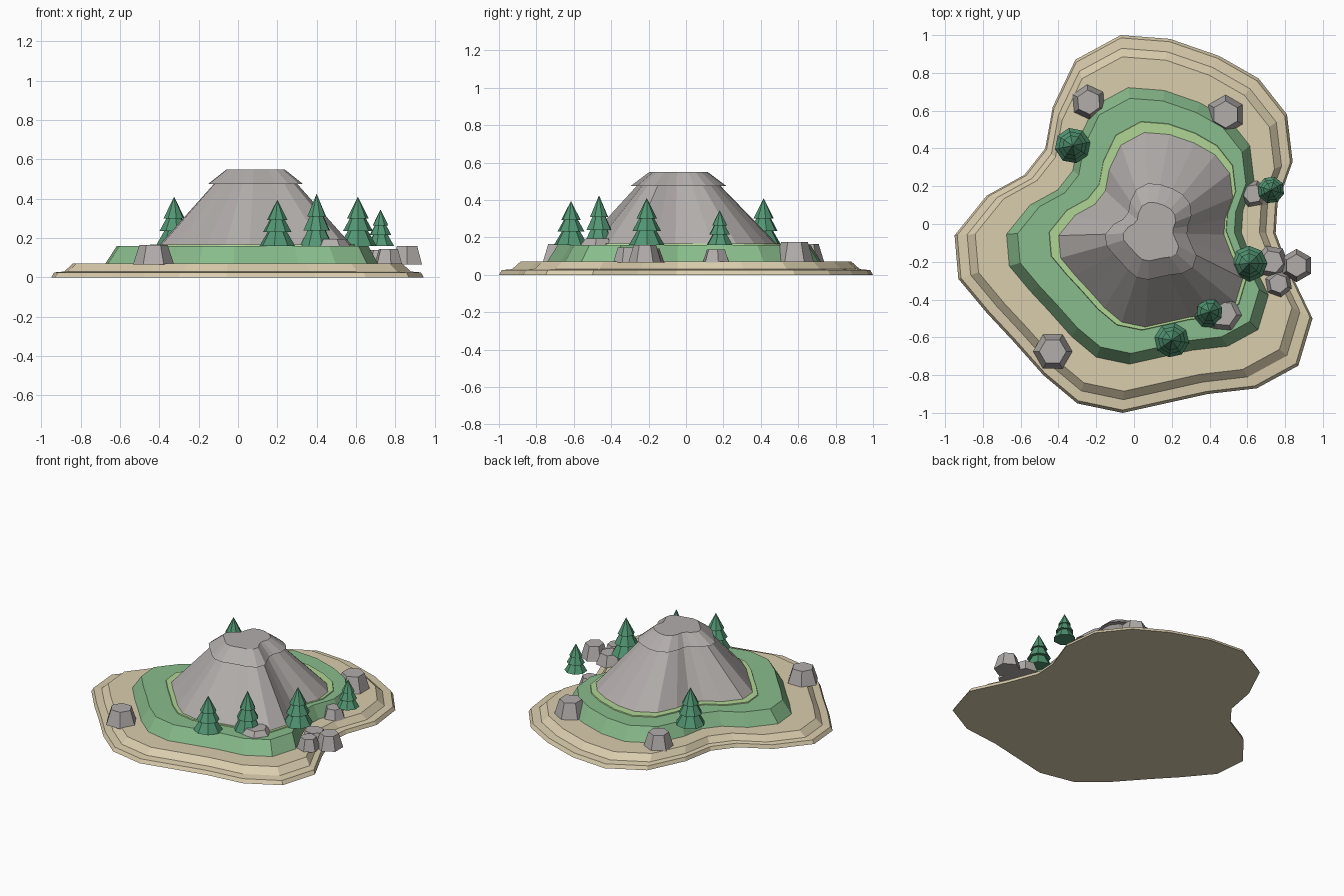
import bpy, bmesh, math
from mathutils import Matrix

if "Cube" in bpy.data.objects:
    bpy.data.objects.remove(bpy.data.objects["Cube"])


def material(name, r, g, b):
    lin = [((c / 255 + 0.055) / 1.055) ** 2.4 for c in (r, g, b)]
    m = bpy.data.materials.new(name)
    m.diffuse_color = (*lin, 1)
    m.use_nodes = True
    m.node_tree.nodes["Principled BSDF"].inputs["Base Color"].default_value = m.diffuse_color
    return m


SAND = material("sand", 218, 205, 173)
GRASS = material("grass", 137, 188, 140)
LIGHT = material("light grass", 176, 213, 148)
STONE = material("stone", 178, 173, 171)
PINE = material("pine green", 82, 150, 115)

# Shoreline seen from above, clockwise from the back
SHORE = [(-.07, 1), (.19, .98), (.45, .89), (.66, .77), (.81, .58), (.84, .33),
         (.76, .11), (.75, -.05), (.83, -.26), (.945, -.50), (.87, -.75),
         (.65, -.87), (.39, -.90), (-.06, -1), (-.30, -.95), (-.48, -.80),
         (-.64, -.62), (-.78, -.47), (-.93, -.29), (-.95, -.06), (-.78, .15),
         (-.58, .26), (-.47, .40), (-.43, .62), (-.31, .87)]


def finish(name, bm, mat):
    bmesh.ops.recalc_face_normals(bm, faces=bm.faces)
    me = bpy.data.meshes.new(name)
    bm.to_mesh(me)
    bm.free()
    me.materials.append(mat)
    ob = bpy.data.objects.new(name, me)
    bpy.context.collection.objects.link(ob)
    return ob


def terrace(name, mat, levels):
    """Stack scaled copies of the shoreline; each level is (scale, dx, dy, z)."""
    bm = bmesh.new()
    rings = [[bm.verts.new((x * s + dx, y * s + dy, z)) for x, y in SHORE]
             for s, dx, dy, z in levels]
    n = len(SHORE)
    for a, b in zip(rings, rings[1:]):
        for i in range(n):
            j = (i + 1) % n
            bm.faces.new((a[i], a[j], b[j], b[i]))
    bm.faces.new(rings[0])
    bm.faces.new(rings[-1])
    return finish(name, bm, mat)


# Ground layers and mountain
terrace("sand_base", SAND, [(1, 0, 0, 0), (.985, 0, 0, .025),
                            (.93, 0, 0, .03), (.885, 0, 0, .07)])
terrace("grass_layer", GRASS, [(.735, .02, -.01, .065), (.675, .025, -.01, .16)])
terrace("light_grass_rim", LIGHT, [(.555, .075, -.01, .155), (.55, .075, -.01, .166)])
terrace("mountain", STONE, [(.525, .09, -.03, .155), (.21, .09, -.04, .49)])
terrace("mountain_cap", STONE, [(.255, .09, -.04, .475), (.155, .09, -.04, .55)])


def frustum(bm, sides, r1, r2, z1, z2, turn=0):
    mat = Matrix.Translation((0, 0, (z1 + z2) / 2)) @ Matrix.Rotation(turn, 4, 'Z')
    bmesh.ops.create_cone(bm, cap_ends=True, segments=sides, radius1=r1,
                          radius2=r2, depth=z2 - z1, matrix=mat)


# Pine trees: three stacked eight-sided cones (x, y, radius, height)
TREES = [(-.325, .415, .095, .25), (.725, .18, .072, .185), (.61, -.21, .095, .25),
         (.40, -.465, .088, .265), (.20, -.615, .092, .235)]
for k, (x, y, r, h) in enumerate(TREES):
    bm = bmesh.new()
    for scale, low, high, tip in ((1, 0, .46, .3), (.8, .3, .72, .2), (.58, .56, 1, 0)):
        frustum(bm, 8, r * scale, r * tip, h * low, h * high, .2 + k * .3)
    finish(f"pine_tree_{k + 1}", bm, PINE).location = (x, y, .16)

# Boulders: six-sided blocks (x, y, base z, radius, height, turn, tilt)
ROCKS = [(-.24, .645, .065, .095, .10, 5, 0), (.485, .58, .065, .105, .11, 0, 0),
         (-.43, -.675, .065, .105, .10, 30, 0), (.73, -.20, .065, .09, .075, 20, 0),
         (.86, -.22, .065, .088, .095, 0, 0), (.765, -.315, .065, .075, .08, 10, 0),
         (.475, -.475, .155, .10, .04, 25, 0), (.63, .16, .065, .075, .07, 40, 0)]
for k, (x, y, z, r, h, turn, tilt) in enumerate(ROCKS):
    bm = bmesh.new()
    frustum(bm, 6, r, r * .68, 0, h, math.radians(turn))
    finish(f"boulder_{k + 1}", bm, STONE).location = (x, y, z)
